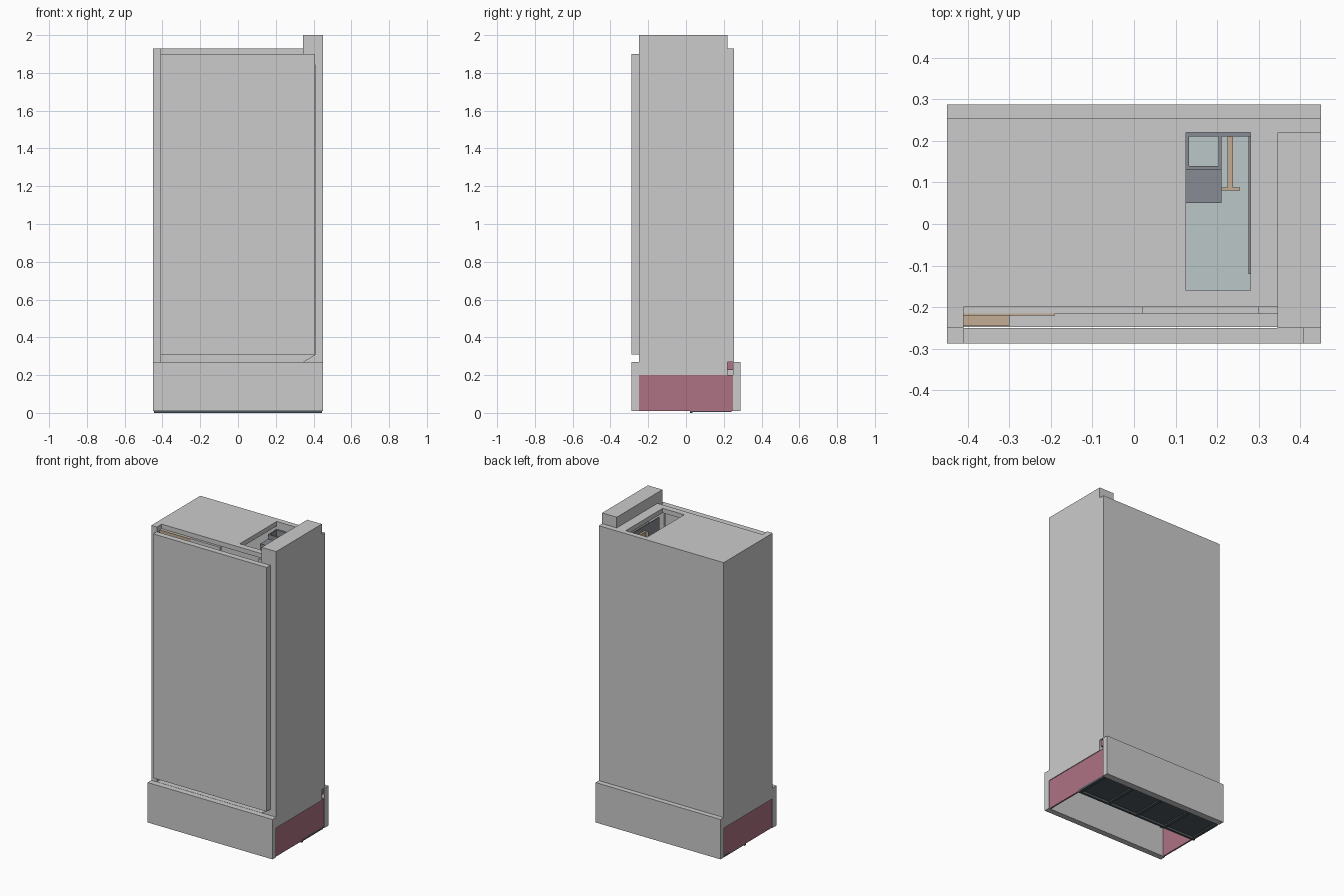
import bpy, bmesh

if "Cube" in bpy.data.objects:
    bpy.data.objects.remove(bpy.data.objects["Cube"])


def mat(name, rgb):
    m = bpy.data.materials.new(name)
    m.diffuse_color = (*rgb, 1)
    m.use_nodes = True
    m.node_tree.nodes["Principled BSDF"].inputs["Base Color"].default_value = m.diffuse_color
    return m


maroon = mat("maroon", (0.42, 0.17, 0.23))
brown = mat("brown", (0.55, 0.42, 0.30))
slate = mat("slate", (0.25, 0.26, 0.30))
teal = mat("teal", (0.08, 0.10, 0.11))
pale = mat("pale_blue", (0.50, 0.57, 0.58))


def boxes(name, specs, material=None):
    """One object from boxes given as (x0, x1, y0, y1, z0, z1)."""
    bm = bmesh.new()
    for x0, x1, y0, y1, z0, z1 in specs:
        vs = bmesh.ops.create_cube(bm, size=1)["verts"]
        for v in vs:
            v.co = ((x0 + x1) / 2 + v.co.x * (x1 - x0),
                    (y0 + y1) / 2 + v.co.y * (y1 - y0),
                    (z0 + z1) / 2 + v.co.z * (z1 - z0))
    return finish(name, bm, material)


def finish(name, bm, material=None):
    me = bpy.data.meshes.new(name)
    bm.to_mesh(me)
    bm.free()
    ob = bpy.data.objects.new(name, me)
    bpy.context.collection.objects.link(ob)
    if material:
        me.materials.append(material)
    return ob


def extrude_xz(name, pts, y0, y1):
    """Extrude a front-view profile along y."""
    bm = bmesh.new()
    f = bm.faces.new([bm.verts.new((x, y0, z)) for x, z in pts])
    r = bmesh.ops.extrude_face_region(bm, geom=[f])
    for v in r["geom"]:
        if isinstance(v, bmesh.types.BMVert):
            v.co.y = y1
    bmesh.ops.recalc_face_normals(bm, faces=bm.faces)
    return finish(name, bm)


# Base: front and back skirts, coloured side panels, floor
boxes("front_skirt", [(-.45, .45, -.288, -.25, .01, .27)])
boxes("back_skirt", [(-.45, .45, .25, .288, .01, .27)])
for side, x in (("left", -.445), ("right", .435)):
    boxes(side + "_base_panel", [(x, x + .01, -.25, .25, .01, .2)], maroon)
boxes("floor_plate", [(-.41, .345, -.248, .215, .235, .27)])
boxes("rear_floor_rail", [(-.41, .44, .218, .25, .228, .27)], maroon)

# Main shell
boxes("left_wall", [(-.45, -.41, -.25, .255, .2, 1.93)])
boxes("back_wall", [(-.41, .45, .22, .255, .27, 1.93)])
boxes("inner_front_wall", [(-.41, .41, -.215, -.2, .27, 1.75),
                           (-.41, .02, -.215, -.2, 1.75, 1.9),
                           (.30, .41, -.215, -.2, 1.75, 1.9)])
boxes("front_door", [(-.41, .408, -.288, -.25, .31, 1.9)])

# Bracket-shaped right column with chamfered arms at both ends
extrude_xz("right_column", [(.45, .2), (.45, 2), (.345, 2), (.345, 1.9),
                            (.41, 1.84), (.41, .31), (.345, .27), (.345, .2)],
           -.25, .22)

# Top plate around a rectangular opening
boxes("top_plate", [(-.41, .125, -.2, .22, 1.9, 1.93),
                    (.28, .345, -.2, .22, 1.9, 1.93),
                    (.125, .28, -.2, -.16, 1.9, 1.93)])

# Fittings seen through the opening
boxes("opening_floor", [(.11, .295, -.18, .22, .30, .31)], pale)
boxes("duct_box", [(.125, .21, .05, .13, 1.5, 1.85)], slate)
boxes("duct_frame", [(.125, .132, .13, .22, 1.5, 1.88),
                     (.203, .21, .13, .22, 1.5, 1.88),
                     (.132, .203, .13, .14, 1.5, 1.88),
                     (.125, .28, .21, .22, 1.5, 1.88)], slate)
boxes("hanger_post", [(.225, .238, .088, .21, 1.5, 1.89),
                      (.21, .255, .08, .088, 1.5, 1.89)], brown)
boxes("opening_side_plate", [(.275, .28, -.12, .21, 1.6, 1.89)], slate)
boxes("door_bracket", [(-.41, -.19, -.22, -.2, 1.82, 1.9),
                       (-.41, -.30, -.245, -.22, 1.82, 1.87)], brown)

# Underside vent: frame with four recessed panels
w = .87 / 4
boxes("vent_frame", [(-.445, .445, .02, .035, 0, .02),
                     (-.445, .445, .24, .252, .01, .02)]
      + [(-.445 + i * w, -.425 + i * w, .035, .24, .006, .02) for i in range(5)], teal)
boxes("vent_panels", [(-.425 + i * w, -.445 + (i + 1) * w, .035, .24, .014, .02)
                      for i in range(4)], teal)
